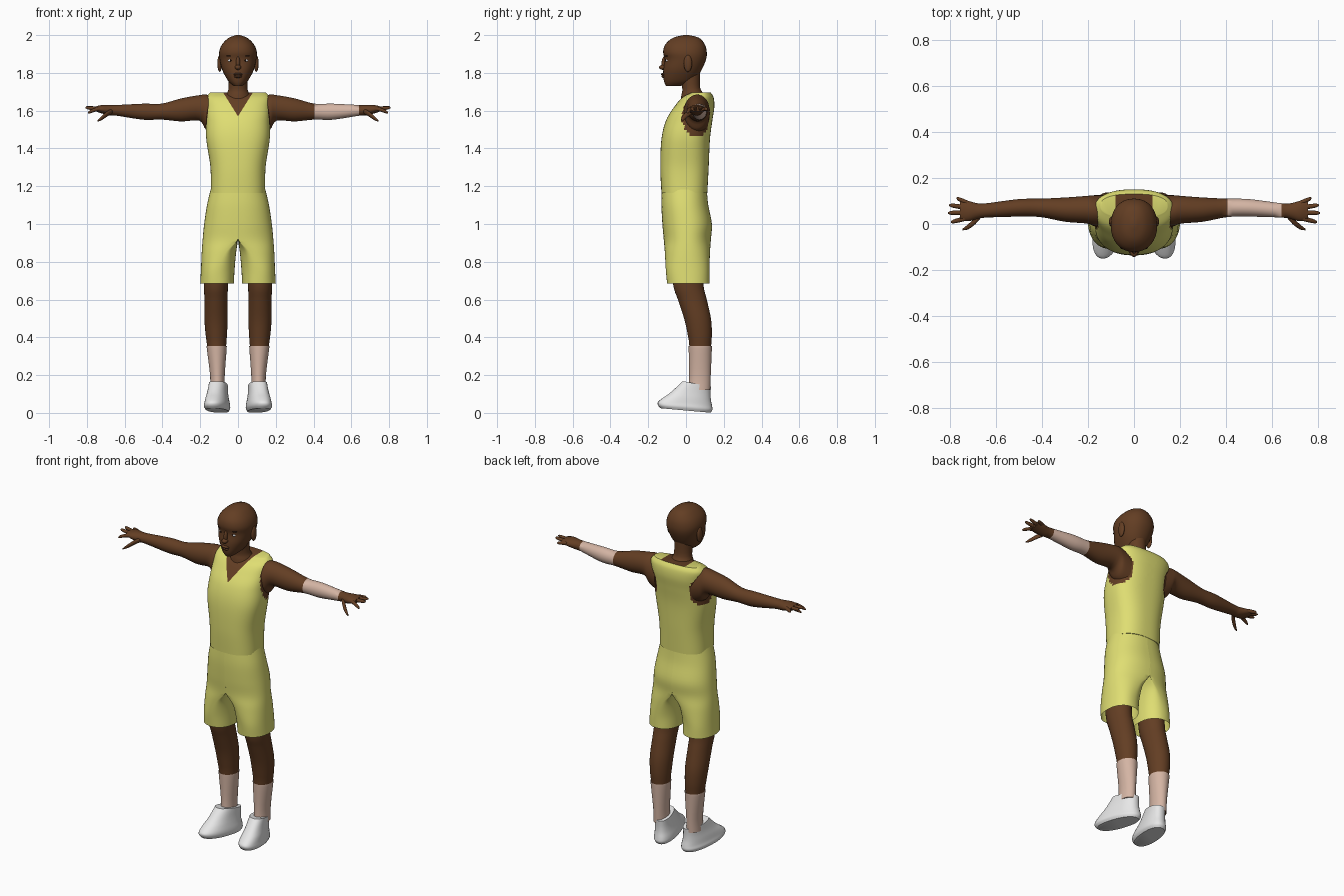
import bpy, bmesh, math
from mathutils import Vector

if "Cube" in bpy.data.objects:
    bpy.data.objects.remove(bpy.data.objects["Cube"])


def material(name, red, green, blue):
    mat = bpy.data.materials.new(name)
    mat.use_nodes = True
    mat.diffuse_color = (red, green, blue, 1)
    shader = next(n for n in mat.node_tree.nodes if n.type == "BSDF_PRINCIPLED")
    shader.inputs["Base Color"].default_value = (red, green, blue, 1)
    return mat


skin = material("brown skin", .125, .048, .017)
cloth = material("yellow cloth", .74, .73, .17)
knit = material("pale pink knit", .66, .46, .37)
shoe_white = material("shoe white", .8, .8, .8)
eye_white = material("eye white", .75, .78, .82)
dark = material("dark brown", .025, .01, .006)
parts = []


def finish(name, bm, mats):
    mesh = bpy.data.meshes.new(name)
    bmesh.ops.recalc_face_normals(bm, faces=bm.faces)
    bm.to_mesh(mesh)
    bm.free()
    for mat in mats:
        mesh.materials.append(mat)
    obj = bpy.data.objects.new(name, mesh)
    bpy.context.collection.objects.link(obj)
    parts.append(obj)
    return obj


def smooth_rows(rows, steps):
    """Catmull-Rom interpolation between rows of section sizes."""
    out = []
    for i in range(len(rows) - 1):
        quad = [rows[max(0, min(len(rows) - 1, i + k))] for k in (-1, 0, 1, 2)]
        for s in range(steps):
            t = s / steps
            out.append([b + t * (c - a + t * (2 * a - 5 * b + 4 * c - d + t * (3 * (b - c) + d - a))) / 2
                        for a, b, c, d in zip(*quad)])
    return out + [list(rows[-1])]


def loft(name, rows, mats, axis="z", side=1, power=2, steps=4, count=32,
         warp=None, caps=True, cuts=(), rule=None):
    """Skin sections given as (position, a0, a1, b0, b1, roundness)."""
    bm = bmesh.new()
    rings = []
    for row in smooth_rows([tuple(r) + (1,) * (6 - len(r)) for r in rows], steps):
        pos, a0, a1, b0, b1, roundness = row
        ring = []
        for k in range(count):
            ang = math.tau * k / count
            ca, sb = (math.copysign(abs(f(ang)) ** (2 / power), f(ang)) for f in (math.cos, math.sin))
            oval = (a0 + a1) / 2 + ca * (a1 - a0) / 2
            half = a0 + max(0, ca) * (a1 - a0)
            a = half + (oval - half) * roundness
            b = (b0 + b1) / 2 + sb * (b1 - b0) / 2
            p = Vector((a, b, pos) if axis == "z" else (pos, a, b))
            if warp:
                p = warp(p)
            p.x *= side
            ring.append(bm.verts.new(p))
        rings.append(ring)
    for low, high in zip(rings, rings[1:]):
        for k in range(count):
            n = (k + 1) % count
            bm.faces.new((low[k], low[n], high[n], high[k]))
    if caps:
        bm.faces.new(rings[0])
        bm.faces.new(rings[-1])
    # Clean colour borders along planes
    for point, normal in cuts:
        bmesh.ops.bisect_plane(bm, geom=bm.verts[:] + bm.edges[:] + bm.faces[:],
                               plane_co=point, plane_no=normal)
    if rule:
        for face in bm.faces:
            face.material_index = int(rule(face.calc_center_median()))
    return finish(name, bm, mats)


def ball(name, centre, size, mat):
    bm = bmesh.new()
    bmesh.ops.create_uvsphere(bm, u_segments=20, v_segments=12, radius=1)
    bmesh.ops.scale(bm, vec=size, verts=bm.verts)
    bmesh.ops.translate(bm, vec=centre, verts=bm.verts)
    return finish(name, bm, [mat])


def digit(name, points, radius, side):
    """Tapered finger along a short path."""
    rows = []
    for p, f in zip(points, (1, 1, .8, .25)):
        rows.append((p[0], p[1] - radius * f, p[1] + radius * f, p[2] - radius * f, p[2] + radius * f))
    return loft(name, rows, [skin], axis="x", side=side, count=12, steps=3)


# Sleeveless shirt with V neck and arm openings
def bare_torso(c):
    neck = c.z > 1.57 + 1.6 * abs(c.x) and c.y < .095
    armhole = abs(c.x) > .11 and ((c.y - .055) / .075) ** 2 + ((c.z - 1.57) / .11) ** 2 < 1
    return neck or armhole


loft("shirt", [
    (1.165, -.144, .144, -.13, .113), (1.3, -.146, .146, -.136, .12),
    (1.45, -.168, .168, -.13, .127), (1.55, -.168, .168, -.105, .14),
    (1.62, -.17, .17, -.062, .15), (1.67, -.17, .17, -.02, .146),
    (1.697, -.145, .145, .03, .13)],
    [cloth, skin], power=2.5, steps=7, count=80, rule=bare_torso,
    cuts=[((0, 0, 1.57), (s * 1.6, 0, -1)) for s in (-1, 1)])

# Neck and head
loft("neck", [
    (1.61, -.085, .085, -.035, .11), (1.68, -.064, .064, -.025, .1),
    (1.72, -.05, .05, -.02, .075), (1.81, -.052, .052, -.04, .075)], [skin])
loft("head", [
    (1.73, -.022, .022, -.105, -.03), (1.75, -.046, .046, -.115, .03),
    (1.78, -.066, .066, -.12, .06), (1.82, -.085, .085, -.12, .085),
    (1.87, -.097, .097, -.113, .106), (1.91, -.1, .1, -.121, .11),
    (1.95, -.085, .085, -.11, .1), (1.985, -.05, .05, -.07, .07),
    (2, -.01, .01, -.012, .016)], [skin], power=2.2)
ball("nose_bridge", (0, -.114, 1.852), (.011, .015, .035), skin)
ball("nose_tip", (0, -.122, 1.829), (.017, .021, .013), skin)
ball("upper_lip", (0, -.117, 1.793), (.024, .016, .007), skin)
ball("lower_lip", (0, -.115, 1.78), (.021, .015, .007), skin)
ball("mouth_line", (0, -.118, 1.7865), (.023, .013, .002), dark)

# Shorts, one leg per side, flat halves meeting in the middle
shorts_rows = [
    (1.182, 0, .145, -.128, .11, 0), (1.1, 0, .164, -.13, .118, 0),
    (1, 0, .179, -.125, .137, 0), (.92, 0, .187, -.118, .132, 0),
    (.85, .01, .192, -.112, .127, .6), (.76, .018, .196, -.107, .124, 1),
    (.685, .022, .2, -.1, .124, 1)]
arm_rows = [
    (.12, -.015, .125, 1.475, 1.675), (.17, -.01, .125, 1.5, 1.685),
    (.205, .002, .122, 1.547, 1.682), (.3, .01, .115, 1.543, 1.665),
    (.405, .03, .11, 1.553, 1.637), (.5, .032, .108, 1.552, 1.637),
    (.64, .028, .09, 1.573, 1.63), (.68, .022, .09, 1.575, 1.63),
    (.72, .012, .1, 1.585, 1.63), (.755, .02, .1, 1.597, 1.622)]
leg_rows = [
    (.85, .045, .18, -.08, .08), (.68, .053, .18, -.068, .092),
    (.6, .055, .178, -.043, .11), (.5, .055, .178, -.01, .132),
    (.42, .058, .172, .008, .137), (.35, .063, .163, .018, .133),
    (.2, .073, .145, .02, .128), (.12, .073, .145, .015, .125)]
shoe_rows = [
    (0, .045, .155, -.135, .13), (.02, .037, .163, -.148, .14),
    (.045, .038, .16, -.147, .138), (.08, .045, .157, -.115, .132),
    (.12, .052, .152, -.068, .13), (.165, .056, .15, -.022, .132)]


def shoe_warp(p):
    """Turn the toe outward and lift it; lower the heel collar."""
    rise = .09 * (.14 - p.y) * max(0, 1 - p.z / .1)
    drop = .2 * max(0, p.y) * p.z / .165
    return Vector((p.x + .17 * (.06 - p.y), p.y, p.z + rise - drop))


for side, label in ((1, "left"), (-1, "right")):
    loft(label + "_shorts_leg", shorts_rows, [cloth], side=side, power=2.2, steps=5, count=48, caps=False)
    banded = side == 1
    loft(label + "_arm", arm_rows, [skin, knit], axis="x", side=side,
         cuts=[((x, 0, 0), (1, 0, 0)) for x in (.405, .64)] if banded else (),
         rule=lambda c: banded and .405 < c.x < .64)
    loft(label + "_leg", leg_rows, [skin], side=side)
    loft(label + "_sock", [
        (.352, .06, .165, .014, .137), (.34, .06, .165, .014, .137),
        (.2, .07, .148, .017, .131), (.12, .07, .148, .012, .128)], [knit], side=side)
    loft(label + "_shoe", shoe_rows, [shoe_white], side=side, power=2.3, warp=shoe_warp)

    # Hand
    digit(label + "_thumb", [(.665, .04, 1.598), (.69, .012, 1.585), (.72, -.012, 1.562), (.744, -.024, 1.545)], .014, side)
    for finger, base, tip, height in (("index", .027, .008, 1.588), ("middle", .05, .048, 1.617),
                                      ("ring", .07, .082, 1.62), ("little", .09, .112, 1.607)):
        reach = {"index": .795, "middle": .808, "ring": .803, "little": .77}[finger]
        points = [(.72 + f * (reach - .72), base + f * (tip - base), 1.61 + f * f * (height - 1.61))
                  for f in (0, .4, .85, 1)]
        digit(label + "_" + finger + "_finger", points, .0105, side)

    # Face details
    ball(label + "_eye", (side * .039, -.093, 1.866), (.015, .015, .01), eye_white)
    ball(label + "_pupil", (side * .039, -.105, 1.866), (.005, .005, .005), dark)
    ball(label + "_brow", (side * .04, -.1, 1.889), (.022, .011, .004), dark)
    ball(label + "_ear", (side * .097, .01, 1.85), (.012, .022, .045), skin)

bpy.ops.object.select_all(action="DESELECT")
for obj in parts:
    obj.select_set(True)
bpy.context.view_layer.objects.active = parts[0]
bpy.ops.object.shade_smooth_by_angle(angle=math.radians(50))
